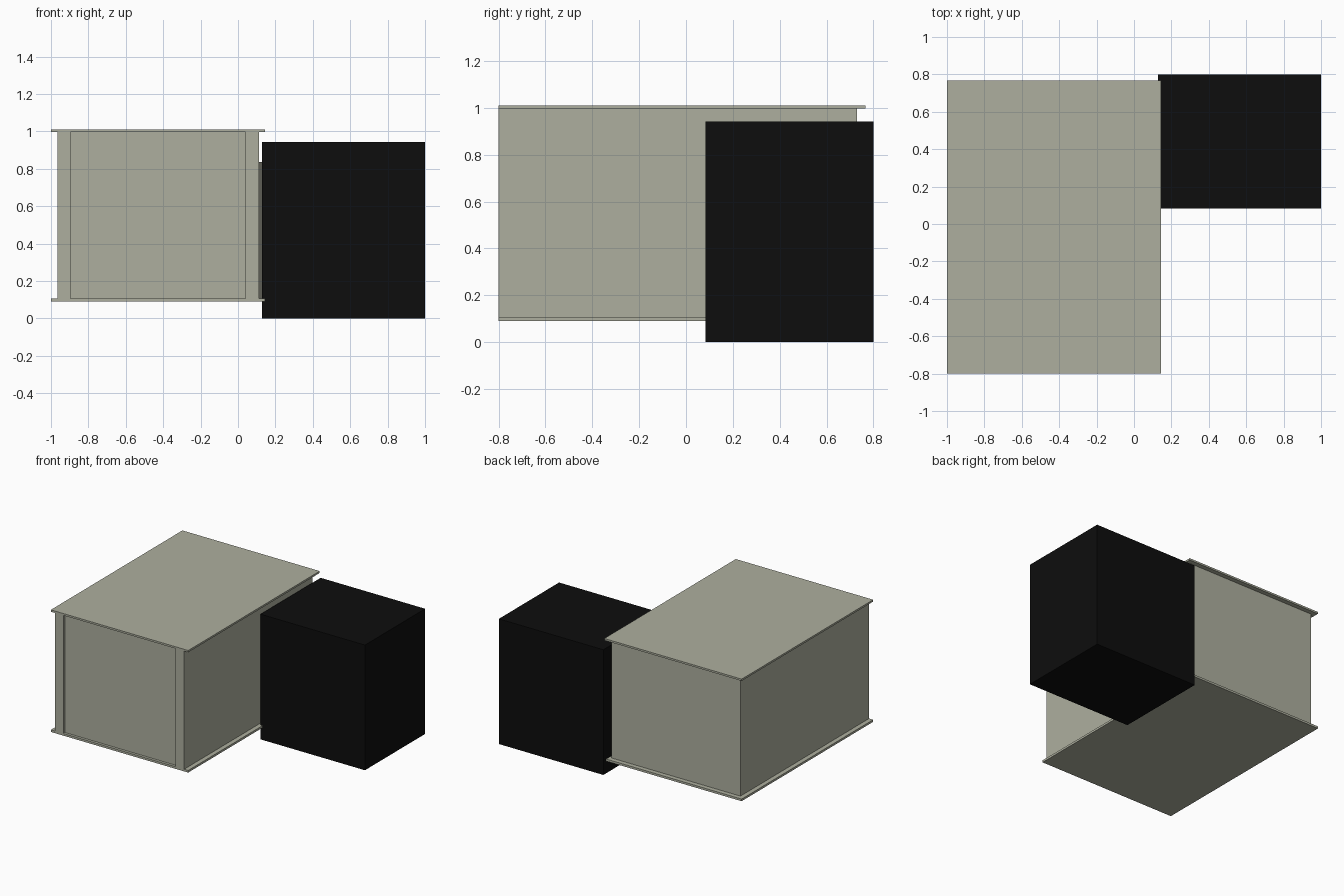
import bpy, bmesh

if "Cube" in bpy.data.objects:
    bpy.data.objects.remove(bpy.data.objects["Cube"])


def material(name, rgb):
    m = bpy.data.materials.new(name)
    m.diffuse_color = (*rgb, 1)
    m.use_nodes = True
    m.node_tree.nodes["Principled BSDF"].inputs["Base Color"].default_value = m.diffuse_color
    return m


stone = material("pale olive grey", (0.42, 0.43, 0.345))
black = material("black", (0.004, 0.004, 0.004))
dark = material("dark olive grey", (0.11, 0.11, 0.09))


def box(name, x, y, z, mat):
    """Box from (min, max) ranges on each axis."""
    bm = bmesh.new()
    bmesh.ops.create_cube(bm, size=1)
    for v in bm.verts:
        v.co = [r[0] if c < 0 else r[1] for c, r in zip(v.co, (x, y, z))]
    me = bpy.data.meshes.new(name)
    bm.to_mesh(me)
    bm.free()
    me.materials.append(mat)
    ob = bpy.data.objects.new(name, me)
    bpy.context.collection.objects.link(ob)
    return ob


LOW, HIGH = 0.107, 0.997

# Floor and roof slabs, overhanging the sides and back
for name, z in (("floor_slab", (0.091, LOW)), ("roof_slab", (HIGH, 1.011))):
    box(name, (-1.0, 0.145), (-0.8, 0.766), z, stone)

# Side walls, back wall and recessed front panel
for name, x in (("left_wall", (-0.966, -0.896)), ("right_wall", (0.041, 0.111))):
    box(name, x, (-0.8, 0.731), (LOW, HIGH), stone)
box("back_wall", (-0.896, 0.041), (0.661, 0.731), (LOW, HIGH), stone)
box("front_panel", (-0.896, 0.041), (-0.78, -0.74), (LOW, HIGH), stone)

# Side block and the narrow link joining it to the main volume
box("side_block", (0.129, 1.0), (0.083, 0.8), (0.0, 0.943), black)
box("link_panel", (0.111, 0.129), (0.15, 0.70), (LOW, 0.835), dark)
